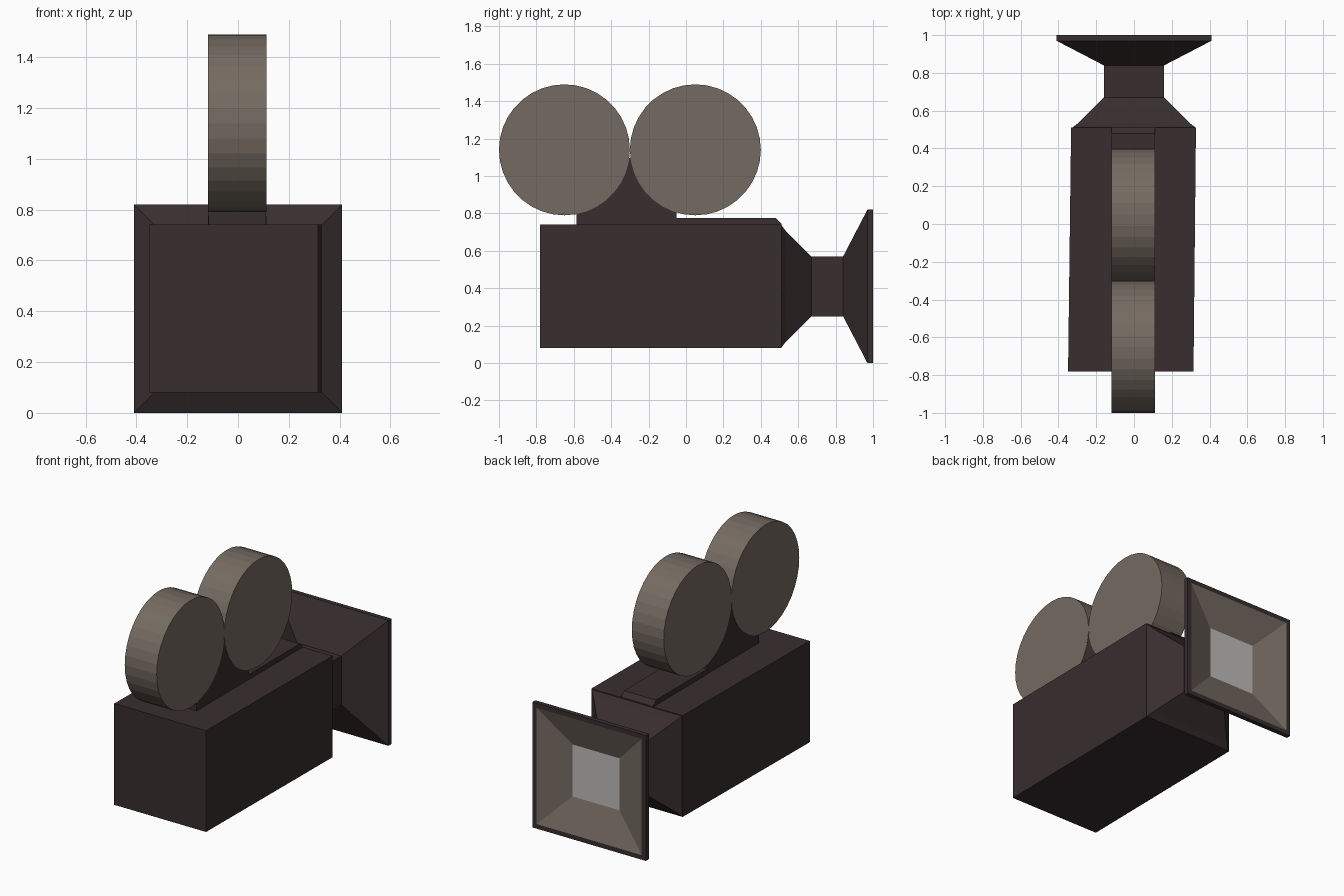
import bpy, bmesh, math

if "Cube" in bpy.data.objects:
    bpy.data.objects.remove(bpy.data.objects["Cube"])

def material(name, rgb):
    m = bpy.data.materials.new(name)
    m.diffuse_color = (*rgb, 1)
    m.use_nodes = True
    m.node_tree.nodes["Principled BSDF"].inputs["Base Color"].default_value = m.diffuse_color
    return m

DARK = material("dark_casing", (0.040, 0.027, 0.028))
TAUPE = material("taupe_metal", (0.178, 0.145, 0.120))
GLASS = material("pale_glass", (0.52, 0.50, 0.49))
ZC = 0.41   # height of the lens axis

def finish(bm, name, *mats):
    me = bpy.data.meshes.new(name)
    bm.to_mesh(me)
    bm.free()
    ob = bpy.data.objects.new(name, me)
    bpy.context.collection.objects.link(ob)
    for m in mats:
        me.materials.append(m)
    return ob

def square(y, h):
    """Square section centred on the lens axis."""
    return (y, -h, h, ZC - h, ZC + h)

def loft(name, rings, mats, colours=None):
    """Skin rectangular sections (y, x0, x1, z0, z1), capping both ends.
    colours gives the material index of each band, then of the last cap."""
    bm = bmesh.new()
    loops = [[bm.verts.new(p) for p in ((x0, y, z0), (x1, y, z0), (x1, y, z1), (x0, y, z1))]
             for y, x0, x1, z0, z1 in rings]
    colours = colours or [0] * len(rings)
    for k, (a, b) in enumerate(zip(loops, loops[1:])):
        for i in range(4):
            j = (i + 1) % 4
            bm.faces.new((a[i], a[j], b[j], b[i])).material_index = colours[k]
    bm.faces.new(loops[0][::-1])
    bm.faces.new(loops[-1]).material_index = colours[-1]
    bmesh.ops.recalc_face_normals(bm, faces=bm.faces)
    return finish(bm, name, *mats)

def extrude_profile(name, pts, x0, x1, mat):
    """Extrude a (y, z) outline across x."""
    bm = bmesh.new()
    face = bm.faces.new([bm.verts.new((x0, y, z)) for y, z in pts])
    ext = bmesh.ops.extrude_face_region(bm, geom=[face])
    verts = [g for g in ext["geom"] if isinstance(g, bmesh.types.BMVert)]
    bmesh.ops.translate(bm, verts=verts, vec=(x1 - x0, 0, 0))
    bmesh.ops.recalc_face_normals(bm, faces=bm.faces)
    return finish(bm, name, mat)

# Slightly skewed camera body
loft("camera_body", [(-0.78, -0.349, 0.315, 0.08, 0.742),
                     (0.51, -0.333, 0.328, 0.08, 0.742)], [DARK])

# Tapered lens mount and neck, flaring into a hood with a recessed glass
loft("lens_and_hood",
     [square(0.509, 0.328), square(0.535, 0.295), square(0.67, 0.16), square(0.84, 0.16),
      square(0.97, 0.41), square(1.0, 0.41), square(1.0, 0.38), square(0.93, 0.17)],
     [DARK, TAUPE, GLASS], [0, 0, 0, 0, 0, 0, 1, 2])

# Raised top plate and the reel support standing on it
extrude_profile("top_plate", [(-0.05, 0.73), (0.51, 0.73), (0.51, 0.745), (0.48, 0.775), (-0.05, 0.775)],
                -0.119, 0.112, DARK)
extrude_profile("reel_support", [(-0.585, 0.73), (-0.05, 0.73), (-0.05, 0.81), (-0.3, 1.10), (-0.585, 0.80)],
                -0.117, 0.110, DARK)

# Two film reels
N = 36
for name, yc in (("rear_reel", -0.65), ("front_reel", 0.05)):
    rim = [(yc + 0.35 * math.cos(2 * math.pi * i / N), 1.14 + 0.35 * math.sin(2 * math.pi * i / N))
           for i in range(N)]
    extrude_profile(name, rim, -0.119, 0.112, TAUPE)
